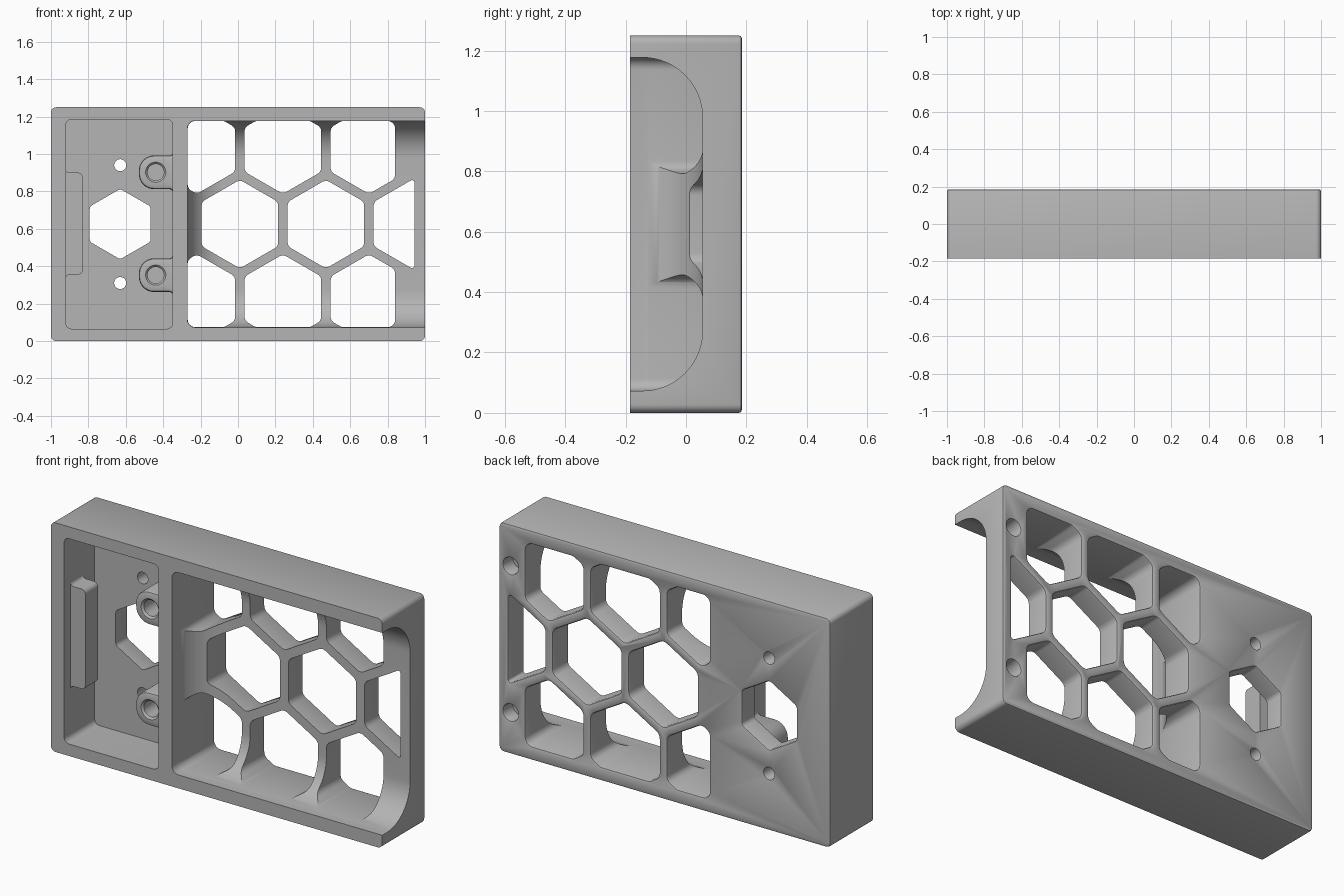
import bpy, bmesh, math
from mathutils import Vector

cube = bpy.data.objects.get("Cube")
if cube:
    bpy.data.objects.remove(cube, do_unlink=True)

grey = bpy.data.materials.new("plain_grey")
grey.use_nodes = True
COLOUR = (0.46, 0.46, 0.46, 1)
grey.diffuse_color = COLOUR
grey.node_tree.nodes["Principled BSDF"].inputs["Base Color"].default_value = COLOUR

FRONT, BACK, MID_Z = -0.185, 0.185, 0.625


# 2D outlines in the x-z plane, counter-clockwise
def rounded(points, radius, steps=6):
    pts = [Vector(p) for p in points]
    out = []
    for i, p in enumerate(pts):
        a, b = pts[i - 1] - p, pts[(i + 1) % len(pts)] - p
        half = a.angle(b) / 2
        reach = min(radius / math.tan(half), 0.45 * a.length, 0.45 * b.length)
        r = reach * math.tan(half)
        centre = p + (a.normalized() + b.normalized()).normalized() * r / math.sin(half)
        u, v = p + a.normalized() * reach - centre, p + b.normalized() * reach - centre
        start, sweep = math.atan2(u.y, u.x), -u.angle_signed(v)
        for k in range(steps + 1):
            t = start + sweep * k / steps
            out.append(centre + r * Vector((math.cos(t), math.sin(t))))
    return out


def rect(x0, x1, z0, z1):
    return [(x0, z0), (x1, z0), (x1, z1), (x0, z1)]


def ngon(x, z, radius, sides):
    return [Vector((x + radius * math.cos(math.tau * (i + 0.5) / sides),
                    z + radius * math.sin(math.tau * (i + 0.5) / sides)))
            for i in range(sides)]


def clip(poly, axis, limit, sign):
    out = []
    for i, b in enumerate(poly):
        a = poly[i - 1]
        da, db = sign * (limit - a[axis]), sign * (limit - b[axis])
        if da * db < 0:
            out.append(a.lerp(b, da / (da - db)))
        if db >= 0:
            out.append(b)
    return out


def grow(ring, amount):
    out = []
    for i, p in enumerate(ring):
        d = (ring[(i + 1) % len(ring)] - ring[i - 1]).normalized()
        out.append(p + amount * Vector((d.y, -d.x)))
    return out


# Solid through a series of (outline, y) sections
def loft(name, sections):
    bm = bmesh.new()
    rings = [[bm.verts.new((p[0], y, p[1])) for p in ring] for ring, y in sections]
    n = len(rings[0])
    for r, s in zip(rings, rings[1:]):
        for i in range(n):
            bm.faces.new((r[i], r[(i + 1) % n], s[(i + 1) % n], s[i]))
    bm.faces.new(rings[0])
    bm.faces.new(rings[-1])
    bmesh.ops.recalc_face_normals(bm, faces=bm.faces[:])
    mesh = bpy.data.meshes.new(name)
    bm.to_mesh(mesh)
    bm.free()
    mesh.materials.append(grey)
    ob = bpy.data.objects.new(name, mesh)
    bpy.context.collection.objects.link(ob)
    return ob


def activate(ob):
    bpy.ops.object.select_all(action='DESELECT')
    ob.select_set(True)
    bpy.context.view_layer.objects.active = ob


def cut(target, sections):
    cutter = loft("cutter", sections)
    cutter.hide_render = True
    mod = target.modifiers.new("cut", 'BOOLEAN')
    mod.operation, mod.solver, mod.object = 'DIFFERENCE', 'EXACT', cutter
    activate(target)
    bpy.ops.object.modifier_apply(modifier=mod.name)
    bpy.data.objects.remove(cutter, do_unlink=True)


# Hole open to the back with an eased back edge
def back_hole(ring, start, ease=0.012):
    cut(frame, [(ring, start), (ring, BACK - ease), (grow(ring, ease * 0.3), BACK - ease * 0.3),
                (grow(ring, ease), BACK), (grow(ring, ease), BACK + 0.05)])


# Outer block with eased back edge
outer = rounded(rect(-1, 1, 0, 2 * MID_Z), 0.028)
frame = loft("frame", [(outer, FRONT), (outer, BACK - 0.01),
                       (grow(outer, -0.003), BACK - 0.003), (grow(outer, -0.01), BACK)])

# Small pocket
cut(frame, [(rounded(rect(-0.92, -0.35, 0.065, 1.185), 0.03), y) for y in (-0.4, 0.078)])

# Large bay, open on one end, with a broad fillet around its floor
FILLET, FLOOR, LOW, HIGH, WALL = 0.2, 0.055, 0.073, 1.177, -0.27
bay = [(rounded(rect(WALL, 1.4, LOW, HIGH), 0.04), -0.4)]
for k in range(17):
    t = math.pi / 2 * k / 16
    d = FILLET * (1 - math.cos(t))
    bay.append((rounded(rect(WALL + d, 1.4, LOW + d, HIGH - d), 0.04),
                FLOOR - FILLET + FILLET * math.sin(t)))
cut(frame, bay)

# Honeycomb windows
PITCH, FLAT = 0.46, 0.205
for row in (-1, 0, 1):
    for col in range(3):
        x = 0.01 + PITCH * (col - (0.5 if row else 0))
        if row:
            x = 0.24 + PITCH * (col - 1)
        cell = ngon(x, MID_Z + row * PITCH * math.sqrt(0.75), FLAT / math.cos(math.pi / 6), 6)
        cell = clip(cell, 0, WALL + 0.001, -1)
        cell = clip(cell, 0, 0.84 if row else 0.943, 1)
        cell = clip(clip(cell, 1, LOW + 0.001, -1), 1, HIGH - 0.001, 1)
        back_hole(rounded(cell, 0.04), -0.3)

# Window and pin holes behind the small pocket, blind sockets near the open end
back_hole(rounded(ngon(-0.63, MID_Z, 0.188, 6), 0.025), -0.05)
for side in (-1, 1):
    back_hole(ngon(-0.63, MID_Z + side * 0.315, 0.032, 32), -0.05, 0.006)
    back_hole(ngon(0.93, MID_Z + side * 0.4, 0.045, 32), 0.1, 0.008)

# Retaining ledge on the pocket wall
ledge = rounded([(-0.95, 0.305), (-0.921, 0.305), (-0.921, 0.355), (-0.83, 0.355),
                 (-0.83, 0.9), (-0.921, 0.9), (-0.921, 0.945), (-0.95, 0.945)], 0.025)
parts = [frame, loft("clip_ledge", [(ledge, -0.13), (ledge, -0.02)])]

# Screw bosses joined to the pocket wall
for name, z in (("lower_boss", 0.352), ("upper_boss", 0.902)):
    left = rounded(rect(-0.53, -0.3, z - 0.09, z + 0.09), 0.09, 10)
    foot = rounded([(-0.349, z + 0.09), (-0.349, z + 0.13), (-0.32, z + 0.13),
                    (-0.32, z - 0.13), (-0.349, z - 0.13), (-0.349, z - 0.09),
                    (-0.53, z - 0.09), (-0.53, z + 0.09)][::-1], 0.089, 8)
    boss = loft(name, [(grow(foot, -0.014), -0.13), (grow(foot, -0.004), -0.126),
                       (foot, -0.116), (foot, 0.1)])
    bore = ngon(-0.44, z, 0.044, 32)
    cut(boss, [(grow(bore, 0.01), -0.2), (grow(bore, 0.01), -0.13),
               (bore, -0.12), (bore, 0.06)])
    parts.append(boss)

for ob in parts:
    activate(ob)
    bpy.ops.object.shade_smooth_by_angle(angle=math.radians(30))
